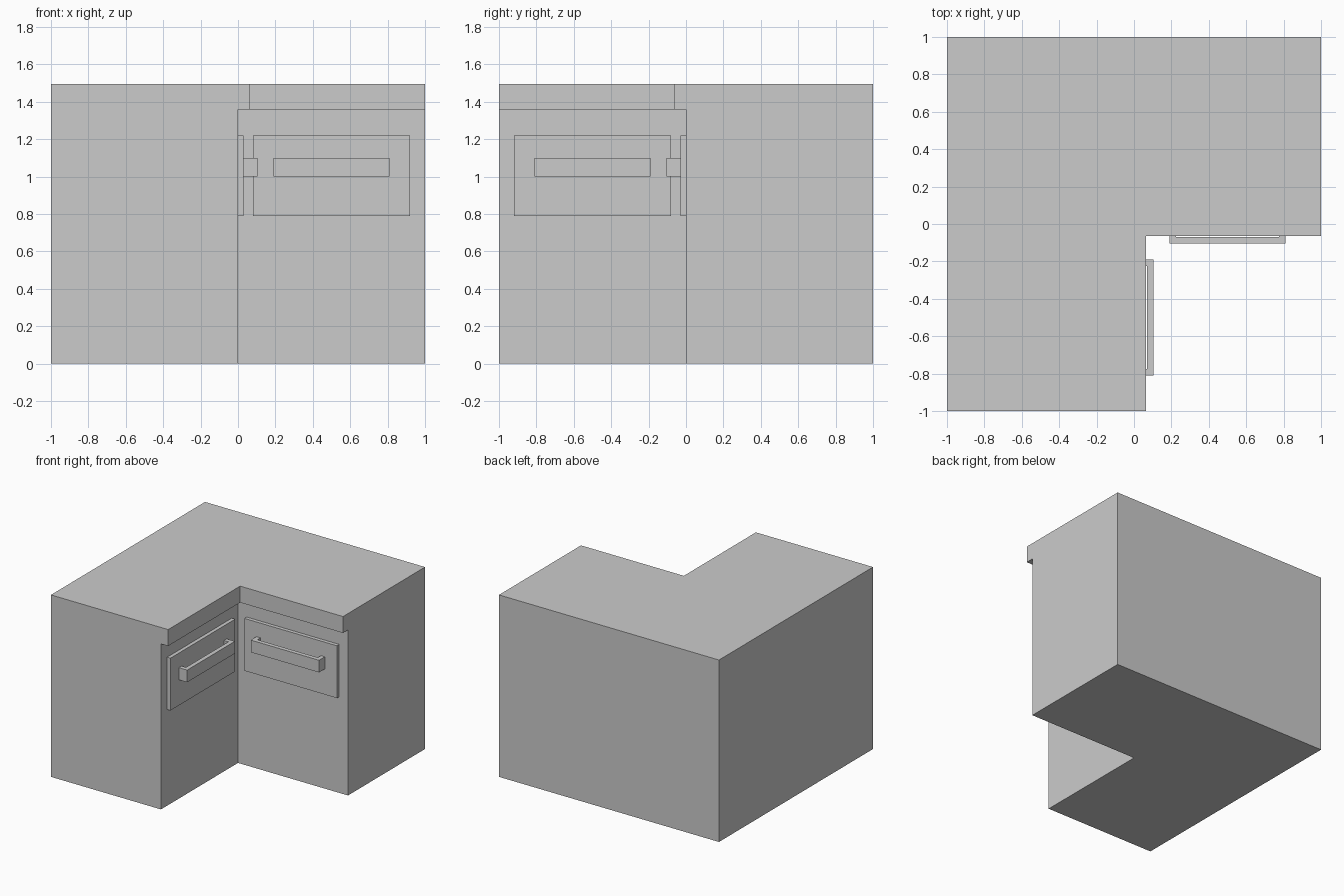
import bpy, bmesh

if "Cube" in bpy.data.objects:
    bpy.data.objects.remove(bpy.data.objects["Cube"])


def prism(name, outline, z0, z1, swap=False):
    """Extrude an XY outline from z0 to z1; swap mirrors it across the inner corner diagonal."""
    if swap:
        outline = [(-y, -x) for x, y in outline]
    bm = bmesh.new()
    face = bm.faces.new([bm.verts.new((x, y, z0)) for x, y in outline])
    ext = bmesh.ops.extrude_face_region(bm, geom=[face])
    top = [v for v in ext["geom"] if isinstance(v, bmesh.types.BMVert)]
    bmesh.ops.translate(bm, verts=top, vec=(0, 0, z1 - z0))
    bmesh.ops.recalc_face_normals(bm, faces=bm.faces)
    mesh = bpy.data.meshes.new(name)
    bm.to_mesh(mesh)
    bm.free()
    obj = bpy.data.objects.new(name, mesh)
    bpy.context.collection.objects.link(obj)
    return obj


def l_shape(c):
    """L outline whose inner corner sits at (c, -c)."""
    return [(-1, -1), (c, -1), (c, -c), (1, -c), (1, 1), (-1, 1)]


# Corner cabinet and overhanging worktop
prism("cabinet_body", l_shape(0.0), 0, 1.36)
prism("countertop", l_shape(0.065), 1.36, 1.495)

# Drawer front and U-shaped pull on each inner face
panel = [(0.08, 0), (0.08, -0.03), (0.92, -0.03), (0.92, 0)]
pull = [(0.19, -0.03), (0.19, -0.105), (0.81, -0.105), (0.81, -0.03),
        (0.775, -0.03), (0.775, -0.07), (0.225, -0.07), (0.225, -0.03)]
for side, swap in (("right", False), ("left", True)):
    prism(f"drawer_front_{side}", panel, 0.79, 1.22, swap)
    prism(f"drawer_handle_{side}", pull, 1.0, 1.10, swap)
